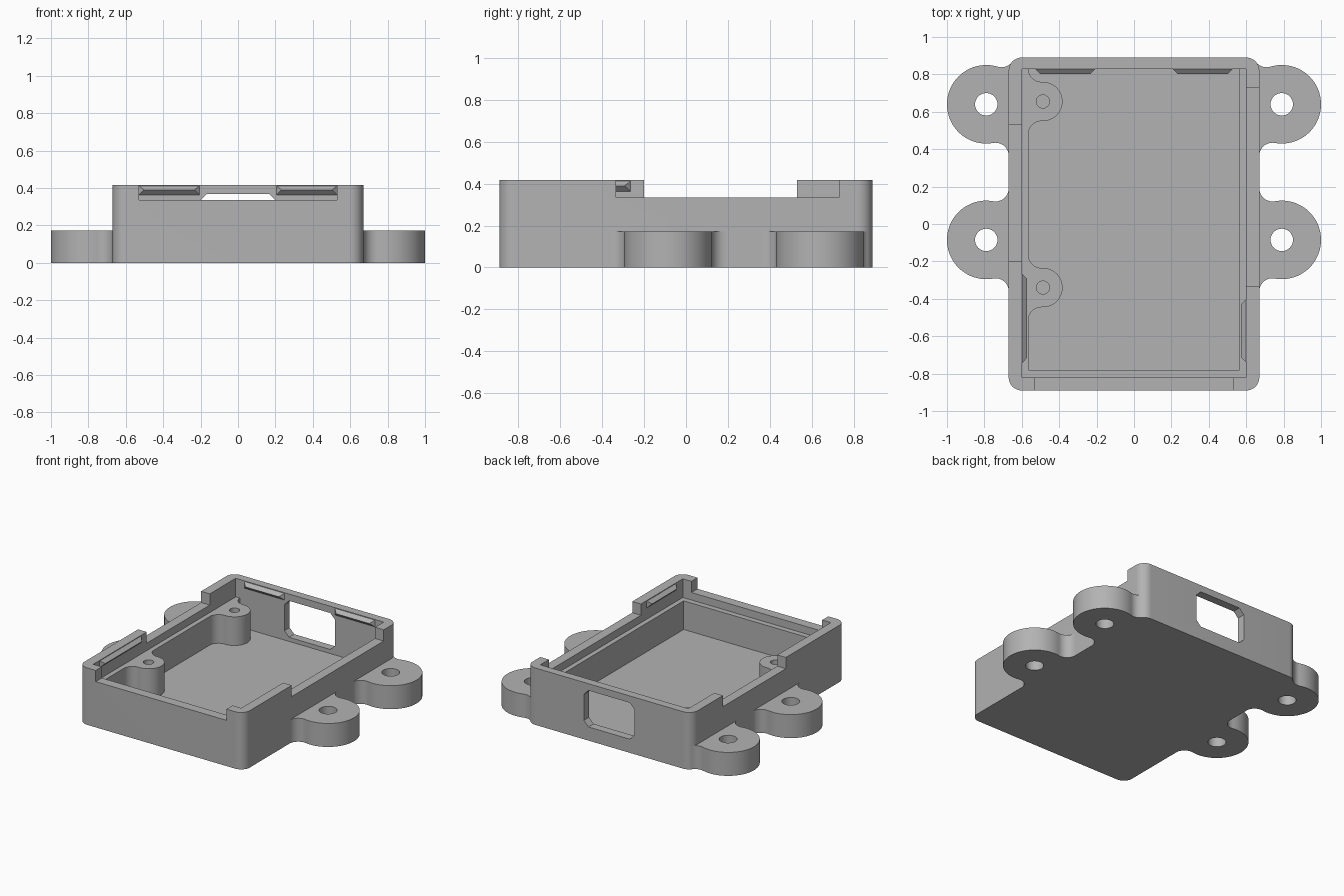
import bpy, bmesh
from math import sin, cos, pi, atan2, hypot
from mathutils import Vector

start = bpy.data.objects.get("Cube")
if start:
    bpy.data.objects.remove(start)

grey = bpy.data.materials.new("mid grey")
grey.use_nodes = True
COLOUR = (0.45, 0.45, 0.45, 1)
grey.diffuse_color = COLOUR
grey.node_tree.nodes["Principled BSDF"].inputs["Base Color"].default_value = COLOUR

HALF_X, HALF_Y, TOP = 0.67, 0.89, 0.417
FLOOR, LEDGE, NOTCH = 0.07, 0.28, 0.335
EAR_TOP, FILLET = 0.172, 0.07


def arc(cx, cy, r, a0, a1, n=12):
    steps = [a0 + (a1 - a0) * i / n for i in range(n + 1)]
    return [(cx + r * cos(a), cy + r * sin(a)) for a in steps]


def from_bmesh(name, bm):
    bmesh.ops.recalc_face_normals(bm, faces=bm.faces)
    mesh = bpy.data.meshes.new(name)
    bm.to_mesh(mesh)
    bm.free()
    mesh.materials.append(grey)
    obj = bpy.data.objects.new(name, mesh)
    bpy.context.collection.objects.link(obj)
    return obj


def prism(name, points, lo, hi, axis="z"):
    """Extrude an outline along z, or an x-z outline along y."""
    bm = bmesh.new()
    place = (lambda p: (p[0], p[1], lo)) if axis == "z" else (lambda p: (p[0], lo, p[1]))
    face = bm.faces.new([bm.verts.new(place(p)) for p in points])
    grown = bmesh.ops.extrude_face_region(bm, geom=[face])["geom"]
    shift = Vector((0, 0, hi - lo)) if axis == "z" else Vector((0, hi - lo, 0))
    bmesh.ops.translate(bm, vec=shift, verts=[v for v in grown if isinstance(v, bmesh.types.BMVert)])
    return from_bmesh(name, bm)


def block(name, x0, x1, y0, y1, z0, z1):
    return prism(name, [(x0, y0), (x1, y0), (x1, y1), (x0, y1)], z0, z1)


def select(obj):
    bpy.ops.object.select_all(action="DESELECT")
    obj.select_set(True)
    bpy.context.view_layer.objects.active = obj


def cut(obj, cutter):
    mod = obj.modifiers.new("cut", "BOOLEAN")
    mod.operation, mod.solver, mod.object = "DIFFERENCE", "EXACT", cutter
    select(obj)
    bpy.ops.object.modifier_apply(modifier=mod.name)
    bpy.data.objects.remove(cutter)


def finish(obj):
    select(obj)
    bpy.ops.object.shade_smooth_by_angle()


# Open tray with rounded upright corners
R = FILLET
outline = []
for i, (sx, sy) in enumerate([(1, 1), (-1, 1), (-1, -1), (1, -1)]):
    outline += arc(sx * (HALF_X - R), sy * (HALF_Y - R), R, i * pi / 2, (i + 1) * pi / 2)
tray = prism("tray", outline, 0, TOP)
cut(tray, block("cavity", -0.565, 0.565, -0.78, 0.83, FLOOR, 1))
cut(tray, block("lid_recess", -0.6, 0.6, -0.82, 0.83, LEDGE, 1))

# Rim notches: front, left and right
cut(tray, block("front_notch", -0.53, 0.53, -1, -0.8, NOTCH, 1))
cut(tray, block("left_notch", 0.58, 1, -0.335, 0.73, NOTCH, 1))
cut(tray, block("right_notch", -1, -0.58, -0.2, 0.53, NOTCH, 1))

# Window with clipped corners in the back wall
w, z0, z1, c = 0.205, 0.1, 0.367, 0.038
corners = [(-w, z0 + c), (-w + c, z0), (w - c, z0), (w, z0 + c),
           (w, z1 - c), (w - c, z1), (-w + c, z1), (-w, z1 - c)]
cut(tray, prism("window", corners, 0.78, 1, "y"))
finish(tray)


# Mounting ears, blended into the wall or the corner
def ear(name, side, cy, at_corner):
    cx, r = 0.79, 0.21
    fx = HALF_X + FILLET
    dy = ((r + FILLET) ** 2 - (cx - fx) ** 2) ** 0.5
    low = (fx, cy - dy)
    high, wall_angle = (fx, cy + dy), pi
    if at_corner:
        kx, ky = HALF_X - R, HALF_Y - R
        d = hypot(cx - kx, cy - ky)
        a = ((R + FILLET) ** 2 - (r + FILLET) ** 2 + d * d) / (2 * d)
        h = ((R + FILLET) ** 2 - a * a) ** 0.5
        ux, uy = (cx - kx) / d, (cy - ky) / d
        high = (kx + ux * a - uy * h, ky + uy * a + ux * h)
        wall_angle = atan2(ky - high[1], kx - high[0]) % (2 * pi)
    to_ear_high = atan2(cy - high[1], cx - high[0]) % (2 * pi)
    to_ear_low = atan2(cy - low[1], cx - low[0])
    pts = arc(*high, FILLET, wall_angle, to_ear_high)
    pts += arc(cx, cy, r, to_ear_high - pi, to_ear_low - pi, 40)[1:-1]
    pts += arc(*low, FILLET, to_ear_low, pi)
    pts += [(0.63, low[1]), (0.63, pts[0][1])]
    obj = prism(name, [(side * x, y) for x, y in pts], 0, EAR_TOP)
    cut(obj, prism("hole", arc(side * cx, cy, 0.06, 0, 2 * pi, 32)[:-1], -0.1, 1))
    finish(obj)


for label, side in (("left", 1), ("right", -1)):
    ear("back_ear_" + label, side, 0.64, True)
    ear("front_ear_" + label, side, -0.085, False)


# Screw posts flaring into the right wall
def post(name, cy):
    cx, r, wall = -0.487, 0.105, -0.565
    pts = arc(wall + FILLET, cy - r - FILLET, FILLET, pi, pi / 2)
    pts += arc(cx, cy, r, -pi / 2, pi / 2, 24)
    pts += arc(wall + FILLET, cy + r + FILLET, FILLET, -pi / 2, -pi)
    obj = prism(name, pts, FLOOR, LEDGE)
    cut(obj, prism("hole", arc(cx, cy, 0.035, 0, 2 * pi, 24)[:-1], 0.1, 1))
    finish(obj)


post("back_post", 0.655)
post("front_post", -0.34)


# Snap ridges inside the rim: a wedge with tapered ends
def ridge(name, start, end, inward):
    a, b, n = Vector(start), Vector(end), Vector(inward)
    along = (b - a).normalized() * 0.028
    low, high, mid = Vector((0, 0, 0.363)), Vector((0, 0, 0.412)), Vector((0, 0, 0.39))
    bm = bmesh.new()
    for p in (a + low, b + low, a + high, b + high,
              a + along + n * 0.027 + mid, b - along + n * 0.027 + mid):
        bm.verts.new(p)
    bmesh.ops.convex_hull(bm, input=bm.verts)
    from_bmesh(name, bm)


for label, s in (("left", 1), ("right", -1)):
    ridge("back_ridge_" + label, (s * 0.205, 0.83, 0), (s * 0.53, 0.83, 0), (0, -1, 0))
ridge("left_ridge", (0.6, -0.74, 0), (0.6, -0.4, 0), (-1, 0, 0))
ridge("right_ridge", (-0.6, -0.745, 0), (-0.6, -0.265, 0), (1, 0, 0))
